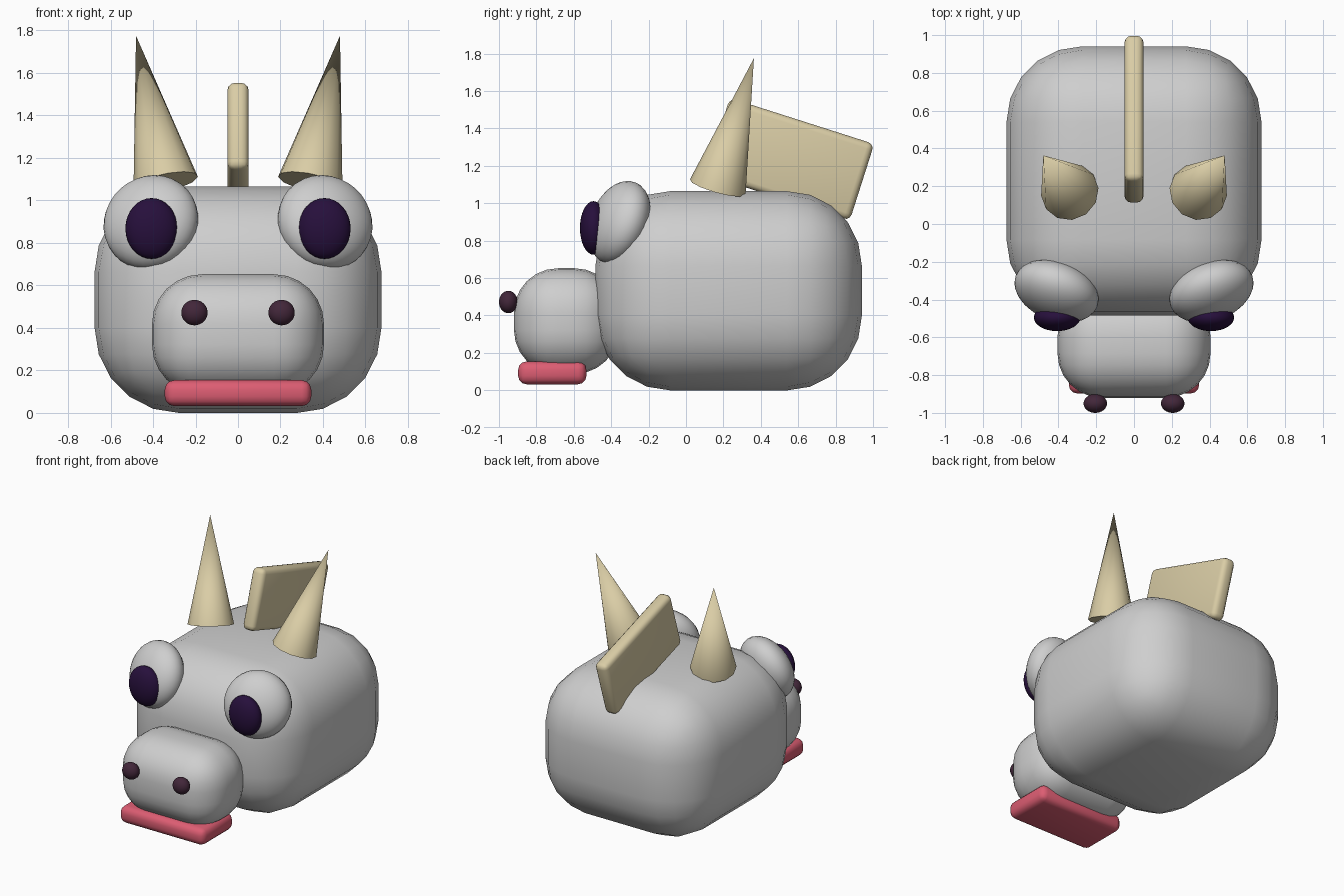
import bpy, math
from mathutils import Vector

if "Cube" in bpy.data.objects:
    bpy.data.objects.remove(bpy.data.objects["Cube"])


def material(name, rgb):
    mat = bpy.data.materials.new(name)
    mat.use_nodes = True
    color = (*rgb, 1)
    mat.diffuse_color = color
    mat.node_tree.nodes["Principled BSDF"].inputs["Base Color"].default_value = color
    return mat


grey = material("light grey", (0.62, 0.62, 0.62))
cream = material("horn cream", (0.7, 0.61, 0.38))
pink = material("lip pink", (0.72, 0.11, 0.17))
violet = material("dark violet", (0.02, 0.005, 0.045))
plum = material("dark plum", (0.055, 0.02, 0.042))


def finish(name, mat):
    obj = bpy.context.object
    obj.name = obj.data.name = name
    obj.data.materials.append(mat)
    return obj


def rounded_box(name, center, size, radius, segments, mat, tilt=0):
    bpy.ops.mesh.primitive_cube_add(size=1, location=center)
    obj = finish(name, mat)
    obj.scale = size
    bpy.ops.object.transform_apply(location=False, rotation=False, scale=True)
    bevel = obj.modifiers.new("rounding", "BEVEL")
    bevel.width = radius
    bevel.segments = segments
    bpy.ops.object.modifier_apply(modifier=bevel.name)
    bpy.ops.object.shade_smooth_by_angle(angle=math.radians(40))
    obj.rotation_euler.x = tilt
    return obj


def ellipsoid(name, center, radii, mat, axis=(0, 0, 1)):
    bpy.ops.mesh.primitive_uv_sphere_add(segments=32, ring_count=16, location=center)
    obj = finish(name, mat)
    obj.scale = radii
    obj.rotation_euler = Vector(axis).to_track_quat("Z", "Y").to_euler()
    bpy.ops.object.shade_smooth()
    return obj


def horn(name, base, tip, radius):
    axis = Vector(tip) - Vector(base)
    bpy.ops.mesh.primitive_cone_add(
        vertices=12, radius1=radius, radius2=0, depth=axis.length,
        location=(Vector(base) + Vector(tip)) / 2,
        rotation=axis.to_track_quat("Z", "Y").to_euler())
    finish(name, cream)
    bpy.ops.object.shade_smooth_by_angle(angle=math.radians(40))


# Body, muzzle, lip and back plate
rounded_box("body", (0, 0.228, 0.532), (1.35, 1.425, 1.065), 0.4, 5, grey)
rounded_box("muzzle", (0, -0.64, 0.37), (0.81, 0.56, 0.565), 0.235, 6, grey)
rounded_box("lip", (0, -0.715, 0.093), (0.69, 0.365, 0.122), 0.045, 3, pink)
rounded_box("back_plate", (0, 0.555, 1.235), (0.1, 0.81, 0.43), 0.035, 3, cream,
            tilt=math.radians(-17.7))

# Paired features
for side, s in (("left", 1), ("right", -1)):
    ellipsoid(side + "_eye", (s * 0.41, -0.355, 0.897), (0.231, 0.231, 0.143),
              grey, axis=(s * 0.377, -1, 0.388))
    ellipsoid(side + "_pupil", (s * 0.407, -0.495, 0.868), (0.123, 0.072, 0.143), violet)
    ellipsoid(side + "_nostril", (s * 0.205, -0.95, 0.472), (0.062, 0.05, 0.06), plum)
    horn(side + "_horn", (s * 0.34, 0.17, 1.085), (s * 0.48, 0.363, 1.775), 0.155)
